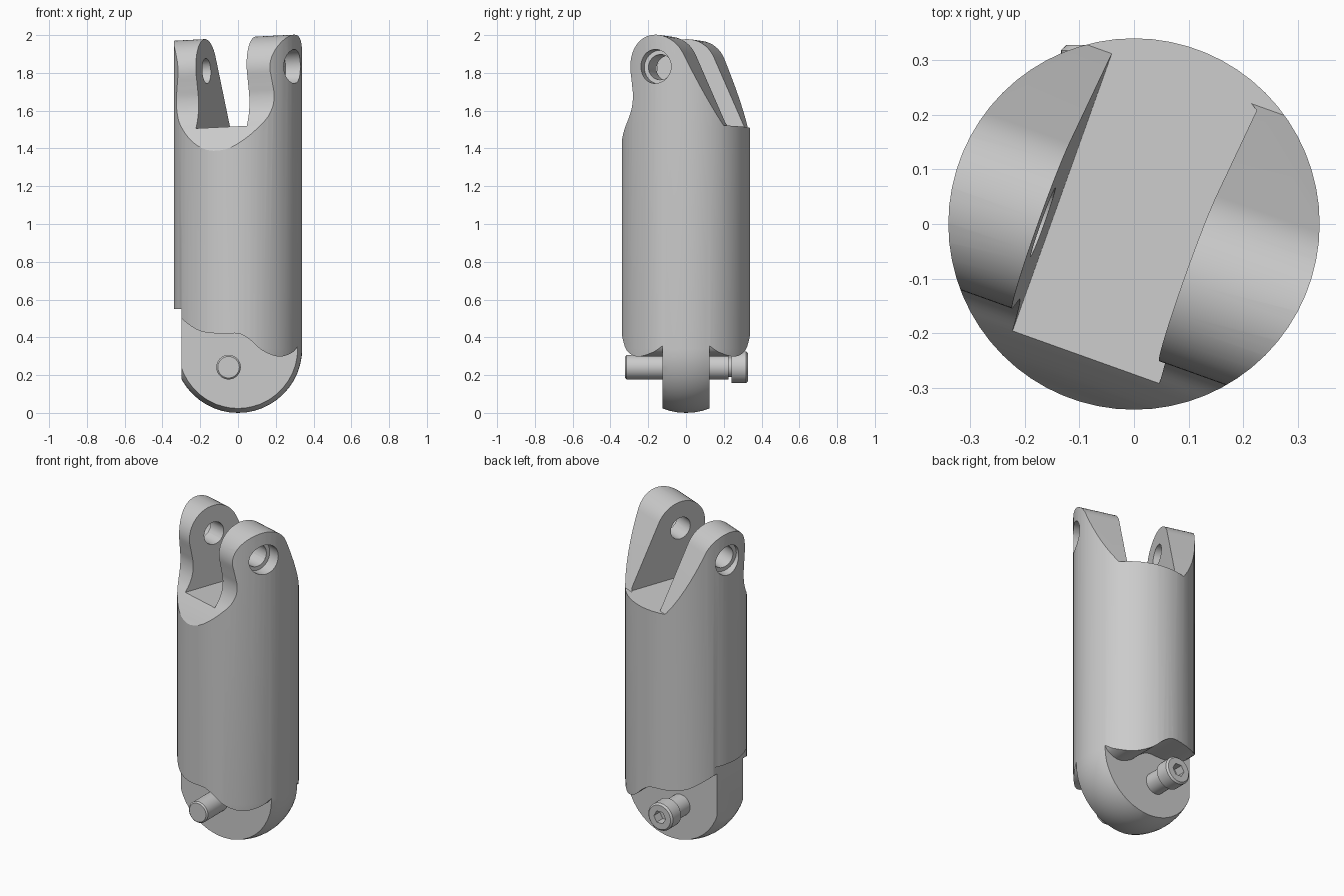
import bpy, bmesh
from math import radians, sin, cos, pi
from mathutils import Matrix, Vector

if "Cube" in bpy.data.objects:
    bpy.data.objects.remove(bpy.data.objects["Cube"])

R = 0.34  # body radius


def make(name, bm, matrix=Matrix()):
    bmesh.ops.transform(bm, matrix=matrix, verts=bm.verts)
    bmesh.ops.recalc_face_normals(bm, faces=bm.faces)
    me = bpy.data.meshes.new(name)
    bm.to_mesh(me)
    bm.free()
    ob = bpy.data.objects.new(name, me)
    bpy.context.collection.objects.link(ob)
    return ob


def lathe(name, profile, segs, matrix=Matrix()):
    """Spin (radius, height) points around z."""
    bm = bmesh.new()
    vs = [bm.verts.new((r, 0, z)) for r, z in profile]
    es = [bm.edges.new(p) for p in zip(vs, vs[1:])]
    bmesh.ops.spin(bm, geom=vs + es, cent=(0, 0, 0), axis=(0, 0, 1),
                   angle=2 * pi, steps=segs, use_duplicate=False)
    bmesh.ops.remove_doubles(bm, verts=bm.verts, dist=1e-5)
    return make(name, bm, matrix)


def rod(name, r, a, b, matrix, segs=32):
    return lathe(name, [(0, a), (r, a), (r, b), (0, b)], segs, matrix)


def prism(name, pts, lo, hi, axis, matrix=Matrix()):
    """Extrude a polygon along x (pts = y,z) or along y (pts = x,z)."""
    bm = bmesh.new()
    put = (lambda p, t: (t, p[0], p[1])) if axis == 'X' else (lambda p, t: (p[0], t, p[1]))
    rings = [[bm.verts.new(put(p, t)) for p in pts] for t in (lo, hi)]
    for ring in rings:
        bm.faces.new(ring)
    n = len(pts)
    for i in range(n):
        j = (i + 1) % n
        bm.faces.new((rings[0][i], rings[0][j], rings[1][j], rings[1][i]))
    return make(name, bm, matrix)


def smooth_path(pts, steps=5):
    """Catmull-Rom curve through the points."""
    v = [Vector(p) for p in pts]
    v = [2 * v[0] - v[1]] + v + [2 * v[-1] - v[-2]]
    out = []
    for a, b, c, d in zip(v, v[1:], v[2:], v[3:]):
        for k in range(steps):
            t = k / steps
            out.append(0.5 * (2 * b + (c - a) * t + (2 * a - 5 * b + 4 * c - d) * t * t
                              + (3 * b - a - 3 * c + d) * t ** 3))
    return [tuple(p) for p in out] + [tuple(v[-2])]


def cut(ob, cutter, op='DIFFERENCE'):
    mod = ob.modifiers.new('cut', 'BOOLEAN')
    mod.operation, mod.object, mod.solver = op, cutter, 'EXACT'
    bpy.context.view_layer.objects.active = ob
    bpy.ops.object.modifier_apply(modifier=mod.name)
    bpy.data.objects.remove(cutter)


def shade(ob):
    bpy.ops.object.select_all(action='DESELECT')
    ob.select_set(True)
    bpy.context.view_layer.objects.active = ob
    bpy.ops.object.shade_smooth_by_angle(angle=radians(30))


# Body: cylinder with a hemispherical bottom
dome = [(R * sin(i * pi / 24), R - R * cos(i * pi / 24)) for i in range(13)]
dome[0] = (0, 0)
body = lathe('finger_body', dome + [(R, 2.1), (0, 2.1)], 64)

# Fork frame at the top: turned and slightly tilted
fork = (Matrix.Translation((0, 0, 1.5)) @ Matrix.Rotation(radians(-19.7), 4, 'Z')
        @ Matrix.Rotation(radians(-2.7), 4, 'Y') @ Matrix.Translation((0, 0, -1.5)))
cy, cz, cr = -0.053, 1.818, 0.168
FLOOR = 1.513

# Fork side profile: ledge, sloped back, round eye, concave front
arc = [(cy + cr * cos(radians(a)), cz + cr * sin(radians(a)))
       for a in [25 + 170 * i / 24 for i in range(25)]]
front = smooth_path([(-0.208, 1.73), (-0.200, 1.67), (-0.207, 1.61), (-0.23, 1.555),
                     (-0.265, 1.505), (-0.305, 1.445), (-0.345, 1.38), (-0.40, 1.30)])
outline = [(0.5, FLOOR), (0.28, FLOOR)] + arc + front + [(-0.5, 1.2), (-0.5, -0.5), (0.5, -0.5)]
cut(body, prism('fork_outline', outline, -0.6, 0.6, 'X', fork), 'INTERSECT')

# Slot between the prongs
cut(body, prism('slot', [(-0.6, FLOOR), (0.6, FLOOR), (0.6, 2.3), (-0.6, 2.3)],
                -0.143, 0.143, 'X', fork))

# Pin hole with counterbores on both outer faces
pin = fork @ Matrix.Translation((0, cy, cz)) @ Matrix.Rotation(pi / 2, 4, 'Y')
cut(body, rod('pin_hole', 0.067, -0.6, 0.6, pin))
for a, b in ((0.27, 0.6), (-0.6, -0.27)):
    cut(body, rod('counterbore', 0.09, a, b, pin))

# Bottom tongue: clear both sides under a wavy shoulder
shoulder = smooth_path([(-0.36, 0.57), (-0.30, 0.50), (-0.205, 0.435), (-0.10, 0.42), (0, 0.42),
                        (0.06, 0.39), (0.13, 0.33), (0.215, 0.298), (0.285, 0.318),
                        (0.32, 0.36), (0.36, 0.43)])
shoulder += [(0.5, 0.43), (0.5, -0.3), (-0.5, -0.3), (-0.5, 0.57)]
for lo, hi in ((-0.6, -0.125), (0.125, 0.6)):
    cut(body, prism('side_clearance', shoulder, lo, hi, 'Y'))

# Flat stop face on the left of the tongue
cut(body, prism('stop_flat', [(-0.6, -0.2), (-0.30, -0.2), (-0.30, 0.55), (-0.6, 0.55)],
                -0.6, 0.6, 'Y'))
shade(body)

# Pivot bolt through the tongue, running front to back
axis = Matrix.Translation((-0.05, 0, 0.242)) @ Matrix.Rotation(-pi / 2, 4, 'X')
bolt = lathe('pivot_bolt', [(0, -0.322), (0.057, -0.322), (0.065, -0.314), (0.065, 0.225),
                            (0.052, 0.225), (0.052, 0.24), (0.084, 0.24), (0.084, 0.318),
                            (0.074, 0.328), (0, 0.328)], 32, axis)
cut(bolt, rod('hex_socket', 0.04, 0.27, 0.4, axis, 6))
shade(bolt)
